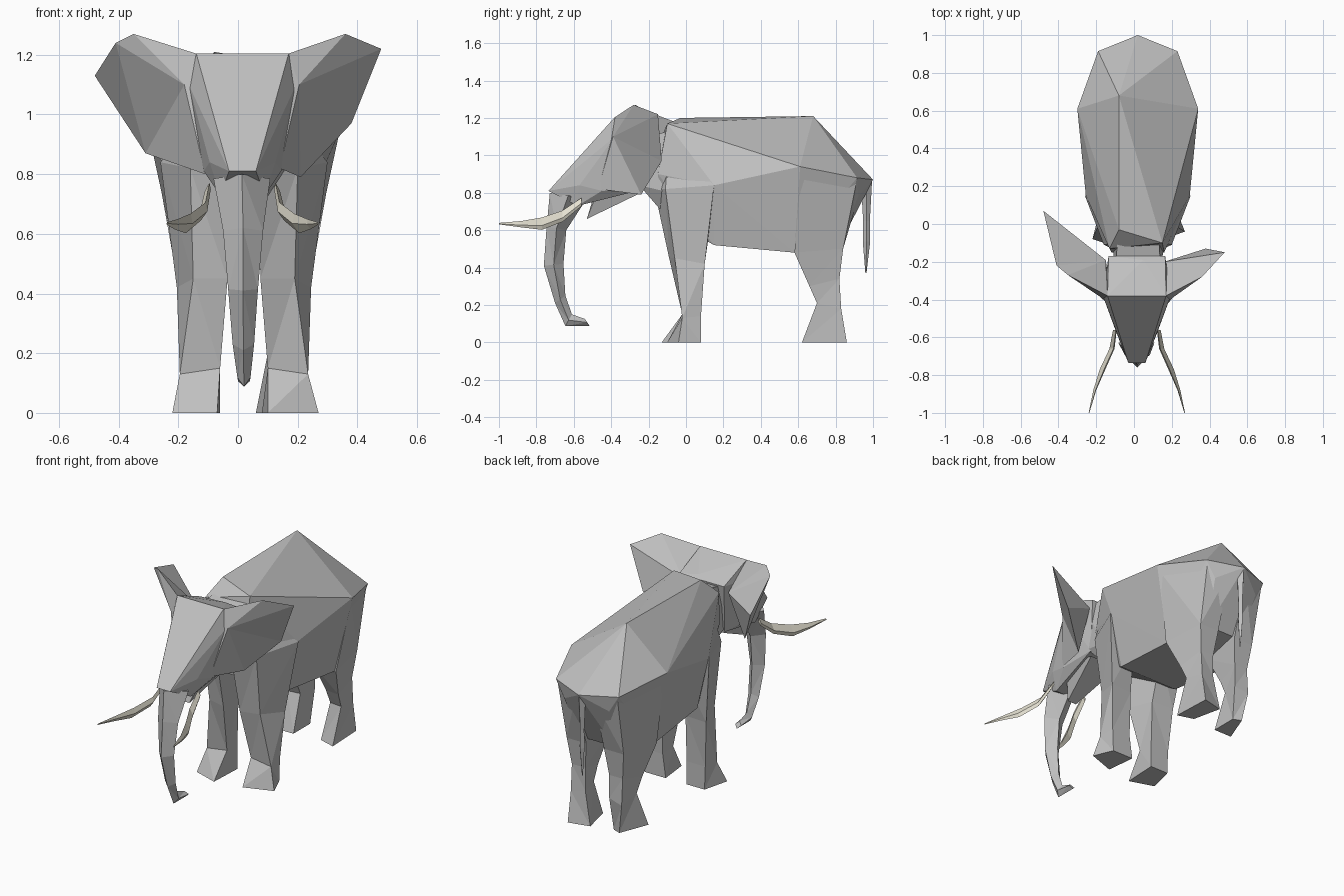
import bpy, bmesh


def material(name, color):
    m = bpy.data.materials.new(name)
    m.diffuse_color = (*color, 1)
    return m


GREY = material("grey hide", (0.53, 0.53, 0.53))
IVORY = material("ivory", (0.78, 0.75, 0.64))
CX = 0.02  # centre line of body


def finish(name, bm, mat):
    bmesh.ops.triangulate(bm, faces=bm.faces[:])
    bmesh.ops.recalc_face_normals(bm, faces=bm.faces[:])
    me = bpy.data.meshes.new(name)
    bm.to_mesh(me)
    bm.free()
    me.materials.append(mat)
    ob = bpy.data.objects.new(name, me)
    bpy.context.collection.objects.link(ob)
    return ob


def loft(name, rings, mat=GREY):
    """Skin equal-length rings of points and cap both ends."""
    bm = bmesh.new()
    vs = [[bm.verts.new(p) for p in r] for r in rings]
    n = len(vs[0])
    for a, b in zip(vs, vs[1:]):
        for i in range(n):
            j = (i + 1) % n
            bm.faces.new((a[i], a[j], b[j], b[i]))
    bm.faces.new(vs[0])
    bm.faces.new(vs[-1])
    return finish(name, bm, mat)


def hull(name, pts, mat=GREY):
    bm = bmesh.new()
    for p in pts:
        bm.verts.new(p)
    bmesh.ops.convex_hull(bm, input=bm.verts[:])
    for v in [v for v in bm.verts if not v.link_faces]:
        bm.verts.remove(v)
    return finish(name, bm, mat)


def both(pts, c=CX):
    """Points given as offsets from the centre line, on both sides."""
    return [(c + s * u, y, z) for u, y, z in pts for s in (-1, 1)]


# Body: ridge and shoulder points, then flank and belly pairs
body = hull("body", [(-0.08, -0.03, 1.20), (-0.08, 0.68, 1.21), (0.02, 1.0, 0.87),
                     (0.15, -0.10, 1.17), (-0.13, -0.13, 1.10)] + both([
    (0.14, -0.15, 0.90), (0.07, -0.13, 0.68),
    (0.275, 0.15, 0.84), (0.20, 0.15, 0.52),
    (0.32, 0.61, 0.94), (0.22, 0.58, 0.48),
    (0.21, 0.915, 0.88), (0.15, 0.92, 0.78), (0.12, 0.82, 0.52)]))
parts = []  # grey parts welded to the body at the end

# Legs: rings of front inner, front outer, back outer, back inner
FRONT = [
    [(0.08, -0.02, 0.15), (0.215, -0.02, 0.13), (0.205, 0.08, 0.14), (0.08, 0.08, 0.14)],
    [(0.055, -0.09, 0.45), (0.17, -0.06, 0.45), (0.225, 0.10, 0.42), (0.08, 0.09, 0.42)],
    [(0.05, -0.17, 0.82), (0.18, -0.11, 0.82), (0.28, 0.15, 0.84), (0.1, 0.14, 0.7)],
    [(0.06, -0.11, 1.06), (0.10, -0.09, 1.08), (0.11, -0.06, 1.06), (0.06, -0.06, 1.06)],
]
REAR = [
    [(0.10, 0.71, 0.21), (0.18, 0.70, 0.21), (0.17, 0.83, 0.18), (0.08, 0.82, 0.2)],
    [(0.10, 0.67, 0.30), (0.19, 0.66, 0.30), (0.17, 0.82, 0.34), (0.08, 0.82, 0.34)],
    [(0.08, 0.58, 0.48), (0.23, 0.58, 0.48), (0.19, 0.84, 0.5), (0.06, 0.84, 0.5)],
    [(0.1, 0.62, 0.88), (0.305, 0.615, 0.90), (0.20, 0.91, 0.85), (0.06, 0.94, 0.84)],
]
# The four soles differ slightly as in a natural stance
SOLES = {
    ("left", "front"): [(0.09, -0.13), (0.24, -0.08), (0.2, 0.08), (0.08, 0.08)],
    ("right", "front"): [(0.08, -0.10), (0.25, -0.04), (0.2, 0.08), (0.06, 0.08)],
    ("left", "rear"): [(0.09, 0.63), (0.21, 0.63), (0.14, 0.81), (0.09, 0.79)],
    ("right", "rear"): [(0.08, 0.65), (0.18, 0.62), (0.17, 0.86), (0.04, 0.83)],
}
for (side, end), sole in SOLES.items():
    s = -1 if side == "left" else 1
    rings = [[(u, y, 0) for u, y in sole]] + (FRONT if end == "front" else REAR)
    parts.append(loft(f"{side}_{end}_leg",
                      [[(CX + s * u, y, z) for u, y, z in r] for r in rings]))

# Head, jaw and neck
parts.append(hull("head", [(-0.03, -0.735, 0.81), (0.06, -0.735, 0.81),
                           (0.05, -0.19, 1.14)] + both([
    (0.155, -0.38, 1.205), (0.15, -0.17, 1.12), (0.18, -0.38, 1.1),
    (0.11, -0.57, 0.84), (0.075, -0.58, 0.73), (0.13, -0.45, 0.81),
    (0.12, -0.22, 0.82)], 0.015)))
parts.append(hull("jaw", both([(0.03, -0.53, 0.66), (0.1, -0.46, 0.84),
                               (0.1, -0.24, 0.80), (0.06, -0.50, 0.76)], 0.016)))
parts.append(hull("neck", both([(0.12, -0.25, 1.09), (0.11, -0.09, 1.13),
                                (0.115, -0.25, 0.84), (0.14, -0.08, 0.8),
                                (0.06, -0.12, 0.69)], 0.022)))


# Trunk: diamond rings with front y/z, back y/z, half width and centre x
def trunk_ring(fy, fz, by, bz, w, x):
    my, mz = (fy + by) / 2, (fz + bz) / 2
    return [(x, fy, fz), (x + w, my, mz), (x, by, bz), (x - w, my, mz)]


parts.append(loft("trunk", [trunk_ring(*r) for r in (
    (-0.728, 0.80, -0.53, 0.77, 0.095, 0.013),
    (-0.745, 0.62, -0.64, 0.60, 0.067, 0.017),
    (-0.76, 0.41, -0.655, 0.42, 0.05, 0.017),
    (-0.70, 0.21, -0.645, 0.25, 0.036, 0.018),
    (-0.645, 0.088, -0.61, 0.15, 0.022, 0.02),
    (-0.515, 0.088, -0.54, 0.125, 0.02, 0.02))]))


# Ears: front and back fans sharing one rim; a folded tip may skip the front fan
def ear(name, front, back, rim, tip=None):
    bm = bmesh.new()
    f, b = bm.verts.new(front), bm.verts.new(back)
    vs = [bm.verts.new(p) for p in rim]
    inner = [v for i, v in enumerate(vs) if i != tip]
    for apex, loop in ((f, inner), (b, vs)):
        for p, q in zip(loop, loop[1:] + loop[:1]):
            bm.faces.new((apex, p, q))
    if tip:
        bm.faces.new(vs[tip - 1:tip + 2])
    parts.append(finish(name, bm, GREY))


ear("left_ear", (-0.18, -0.385, 1.1), (-0.15, -0.19, 1.08), [
    (-0.14, -0.38, 1.204), (-0.35, -0.27, 1.27), (-0.41, -0.22, 1.24),
    (-0.48, 0.07, 1.13), (-0.31, -0.12, 0.87), (-0.11, -0.45, 0.80)], 3)
ear("right_ear", (0.205, -0.39, 1.1), (0.16, -0.20, 1.08), [
    (0.169, -0.38, 1.204), (0.36, -0.28, 1.27), (0.48, -0.15, 1.22),
    (0.38, -0.13, 0.97), (0.21, -0.24, 0.79), (0.14, -0.47, 0.82)])

# Weld the grey parts into one skin so nothing is left hidden inside
for p in parts:
    mod = body.modifiers.new("weld", "BOOLEAN")
    mod.operation, mod.solver, mod.object = "UNION", "EXACT", p
bpy.context.view_layer.update()
skin = bpy.data.meshes.new_from_object(
    body.evaluated_get(bpy.context.evaluated_depsgraph_get()))
body.modifiers.clear()
body.data = skin
for p in parts:
    bpy.data.objects.remove(p)

# Tusks: flat tapering blades along a curved path (offset, y, z, height)
PATH = [(0.115, -0.56, 0.75, 0.022), (0.13, -0.66, 0.675, 0.03),
        (0.18, -0.77, 0.635, 0.033), (0.222, -0.88, 0.632, 0.017),
        (0.253, -1.0, 0.635, 0.004)]
for side, s in (("left", -1), ("right", 1)):
    loft(f"{side}_tusk", [[(0.015 + s * (u + a * h), y, z + b * h)
         for a, b in ((-0.2, 1), (0.5, -0.3), (0.3, -1), (-0.4, 0))]
        for u, y, z, h in PATH], IVORY)

# Tail: thin hanging strip (y, z, half depth, half width)
loft("tail", [[(CX - w, y, z), (CX, y - d, z), (CX + w, y, z), (CX, y + d, z)]
     for y, z, d, w in ((0.965, 0.87, 0.03, 0.025), (0.965, 0.65, 0.018, 0.014),
                        (0.965, 0.54, 0.02, 0.016), (0.962, 0.37, 0.003, 0.003))])
